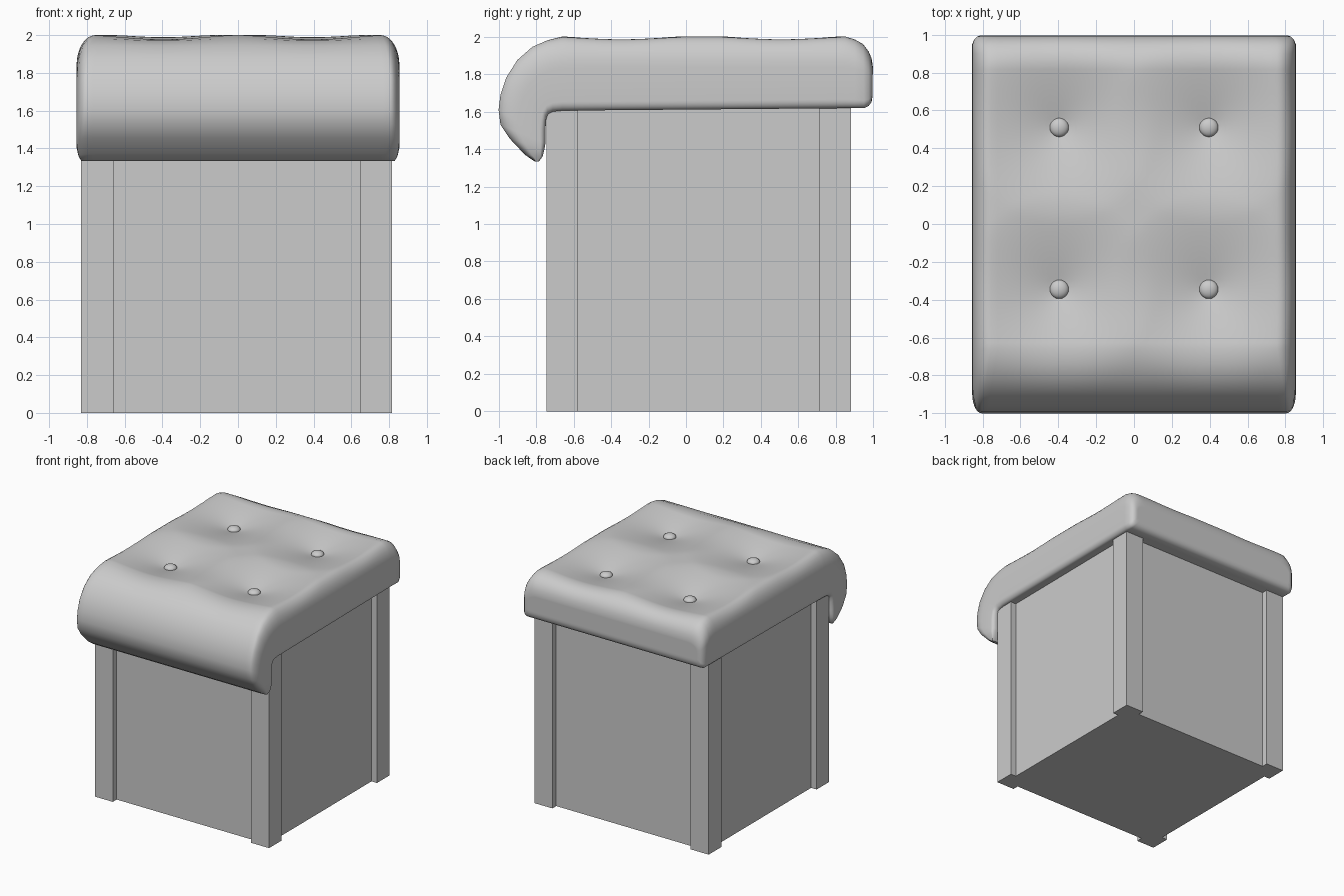
import bpy, bmesh, math

cube = bpy.data.objects.get("Cube")
if cube:
    bpy.data.objects.remove(cube, do_unlink=True)

grey = bpy.data.materials.new("plain_grey")
grey.use_nodes = True
colour = (0.6, 0.6, 0.6, 1)
grey.diffuse_color = colour
grey.node_tree.nodes["Principled BSDF"].inputs["Base Color"].default_value = colour


def box(name, x0, x1, y0, y1, z0, z1):
    bpy.ops.mesh.primitive_cube_add(
        size=1, location=((x0 + x1) / 2, (y0 + y1) / 2, (z0 + z1) / 2))
    ob = bpy.context.object
    ob.name = name
    ob.scale = (x1 - x0, y1 - y0, z1 - z0)
    ob.data.materials.append(grey)
    return ob


# Base: recessed box with four corner posts
LEFT, RIGHT, FRONT, BACK = 0.815, -0.83, -0.745, 0.88
POST, STEP, TOP = 0.17, 0.052, 1.63
box("base_box", RIGHT + STEP, LEFT - STEP, FRONT + STEP, BACK - STEP, 0, TOP)
for side, x in (("right", RIGHT), ("left", LEFT - POST)):
    for end, y in (("front", FRONT), ("back", BACK - POST)):
        box(f"{end}_{side}_post", x, x + POST, y, y + POST, 0, TOP)

# Cushion: stations from back to drooping front lip
# each is outer y, outer z, inner y, inner z, half width
W = 0.855
back_end = [(0.997, 1.84, 0.995, 1.68, 0.81), (0.99, 1.885, 0.99, 1.65, 0.83),
            (0.975, 1.92, 0.975, 1.63, 0.845), (0.945, 1.96, 0.95, 1.618, W),
            (0.9, 1.985, 0.9, 1.618, W)]
front_lip = [(-0.74, 1.98, -0.71, 1.6, W), (-0.82, 1.945, -0.735, 1.588, W),
             (-0.9, 1.875, -0.745, 1.565, W), (-0.96, 1.78, -0.748, 1.53, W),
             (-0.99, 1.69, -0.75, 1.49, W), (-1.0, 1.61, -0.75, 1.46, W),
             (-0.99, 1.53, -0.75, 1.43, W), (-0.94, 1.455, -0.755, 1.4, W),
             (-0.86, 1.37, -0.765, 1.36, 0.845), (-0.81, 1.335, -0.785, 1.333, 0.83)]
stations = list(back_end)
ROWS = 46
for i in range(ROWS + 1):
    t = i / ROWS
    y = 0.85 - 1.51 * t
    stations.append((y, 2.0, y, 1.618 - 0.013 * t, W))
stations += front_lip

TUFTS = [(x, y) for x in (-0.395, 0.395) for y in (0.51, -0.345)]


def arc(cx, cv, rx, rv, start):
    steps = 7
    return [(cx + rx * math.cos(math.radians(start + 90 * k / steps)),
             cv + rv * math.sin(math.radians(start + 90 * k / steps)))
            for k in range(steps + 1)]


def section(w, curl):
    """Rounded cross-section; v runs from inner (0) to outer (1) skin."""
    rx, rv = 0.1 - 0.05 * curl, 0.42
    bx, bv = 0.035, 0.12
    span, n = w - rx, 44
    ring = arc(w - bx, bv, bx, bv, 270) + arc(span, 1 - rv, rx, rv, 0)
    ring += [(span - 2 * span * k / n, 1) for k in range(1, n)]
    ring += arc(-span, 1 - rv, rx, rv, 90) + arc(-w + bx, bv, bx, bv, 180)
    return ring


def tuft_dip(x, y):
    dip = 0.0
    for tx, ty in TUFTS:
        d = math.hypot(x - tx, y - ty)
        dip += 0.1 * max(0, 1 - d / 0.5) ** 1.5
    return dip


bm = bmesh.new()
rings = []
for oy, oz, iy, iz, w in stations:
    curl = min(1, max(0, (-0.66 - oy) / 0.3))
    ring = []
    for x, v in section(w, curl):
        y, z = iy + (oy - iy) * v, iz + (oz - iz) * v
        if v > 0.9 and oz > 1.9:
            z -= tuft_dip(x, y)
        ring.append(bm.verts.new((x, y, z)))
    rings.append(ring)
for a, b in zip(rings, rings[1:]):
    for k in range(len(a)):
        j = (k + 1) % len(a)
        bm.faces.new((a[k], a[j], b[j], b[k]))
back_cap = bm.faces.new(rings[0])
bm.faces.new(rings[-1])
bmesh.ops.recalc_face_normals(bm, faces=bm.faces)
bmesh.ops.inset_individual(bm, faces=[back_cap], thickness=0.015)
mesh = bpy.data.meshes.new("cushion")
bm.to_mesh(mesh)
bm.free()
mesh.materials.append(grey)
cushion = bpy.data.objects.new("cushion", mesh)
bpy.context.collection.objects.link(cushion)
bpy.ops.object.select_all(action='DESELECT')
cushion.select_set(True)
bpy.context.view_layer.objects.active = cushion
bpy.ops.object.shade_smooth_by_angle(angle=math.radians(50))

# Buttons in the tufts
for i, (x, y) in enumerate(TUFTS):
    bpy.ops.mesh.primitive_uv_sphere_add(segments=20, ring_count=12, radius=0.05,
                                         location=(x, y, 1.915))
    button = bpy.context.object
    button.name = f"tuft_button_{i + 1}"
    button.scale.z = 0.6
    button.data.materials.append(grey)
    bpy.ops.object.shade_smooth()
